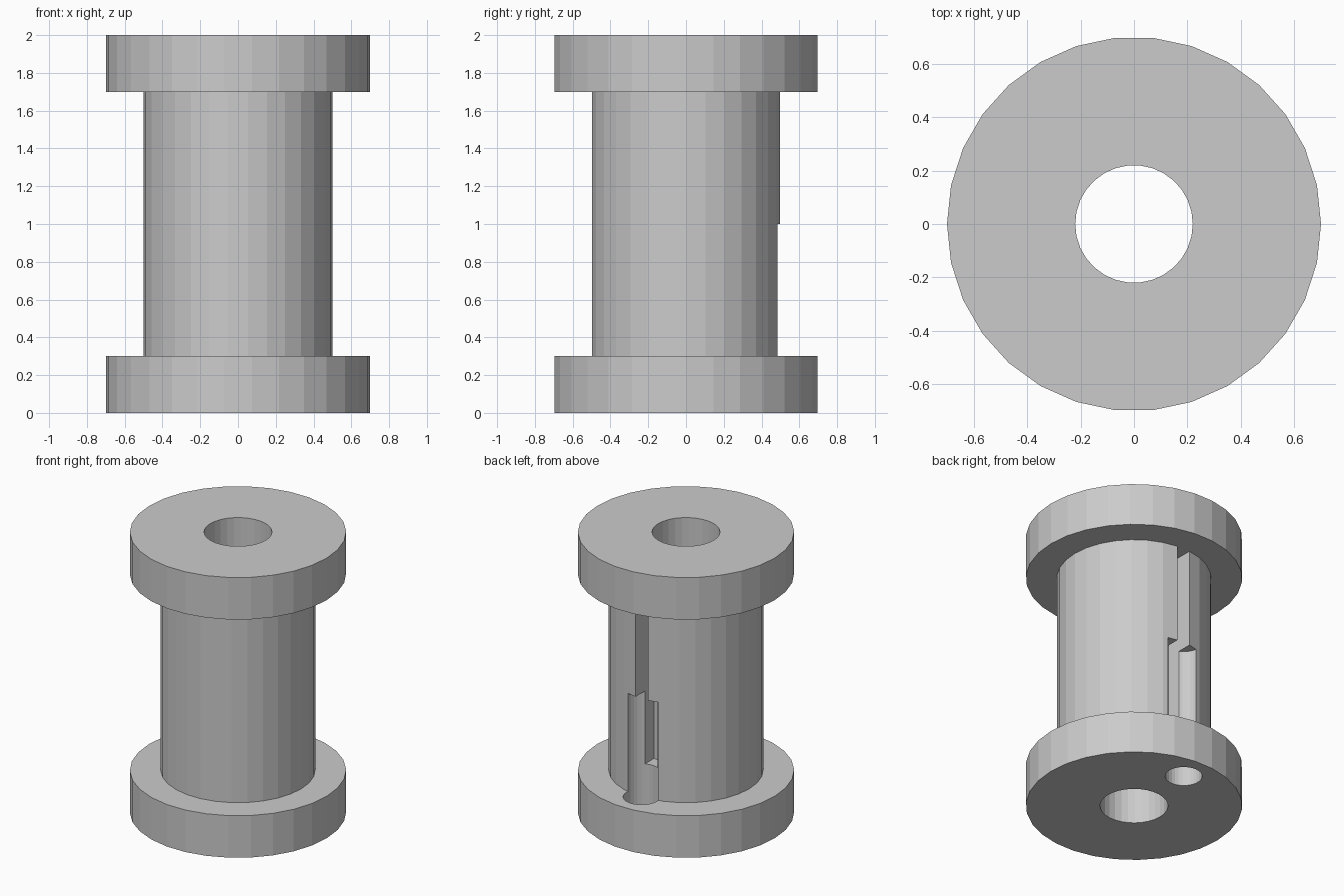
import bpy
import bmesh
import math
from mathutils import Matrix

SIDES = 30

default = bpy.data.objects.get("Cube")
if default:
    bpy.data.objects.remove(default, do_unlink=True)

grey = bpy.data.materials.new("plain_grey")
grey.use_nodes = True
grey.diffuse_color = (0.6, 0.6, 0.6, 1)
for node in grey.node_tree.nodes:
    if node.type == 'BSDF_PRINCIPLED':
        node.inputs["Base Color"].default_value = grey.diffuse_color


def make_object(name, bm):
    bmesh.ops.recalc_face_normals(bm, faces=bm.faces)
    mesh = bpy.data.meshes.new(name)
    bm.to_mesh(mesh)
    bm.free()
    mesh.materials.append(grey)
    obj = bpy.data.objects.new(name, mesh)
    bpy.context.collection.objects.link(obj)
    return obj


def revolve(name, profile):
    """Turn a closed (radius, height) profile around the z axis."""
    bm = bmesh.new()
    verts = [bm.verts.new((r, 0, z)) for r, z in profile]
    edges = [bm.edges.new((v, verts[i - 1])) for i, v in enumerate(verts)]
    bmesh.ops.spin(bm, geom=verts + edges, cent=(0, 0, 0), axis=(0, 0, 1),
                   angle=math.tau, steps=SIDES)
    bmesh.ops.remove_doubles(bm, verts=bm.verts, dist=0.0001)
    return make_object(name, bm)


def cylinder(name, radius, y, z0, z1):
    bm = bmesh.new()
    bmesh.ops.create_cone(bm, cap_ends=True, segments=SIDES, radius1=radius,
                          radius2=radius, depth=z1 - z0,
                          matrix=Matrix.Translation((0, y, (z0 + z1) / 2)))
    return make_object(name, bm)


def box(name, width, y0, y1, z0, z1):
    bm = bmesh.new()
    place = Matrix.Translation((0, (y0 + y1) / 2, (z0 + z1) / 2))
    size = Matrix.Diagonal((width, y1 - y0, z1 - z0, 1))
    bmesh.ops.create_cube(bm, size=1, matrix=place @ size)
    return make_object(name, bm)


def cut(target, cutter):
    """Subtract the cutter from the target, then discard it."""
    cutter.hide_render = True
    mod = target.modifiers.new(cutter.name, 'BOOLEAN')
    mod.operation = 'DIFFERENCE'
    mod.solver = 'EXACT'
    mod.object = cutter
    bpy.context.view_layer.objects.active = target
    bpy.ops.object.modifier_apply(modifier=mod.name)
    bpy.data.objects.remove(cutter, do_unlink=True)


# Spool body: two flanges, a core and a through bore
spool = revolve("spool_body", [
    (0.22, 0), (0.7, 0), (0.7, 0.3), (0.5, 0.3),
    (0.5, 1.7), (0.7, 1.7), (0.7, 2), (0.22, 2)])

# Round channel at the back, from the underside to mid height
cut(spool, cylinder("round_channel", 0.12, 0.5, -0.1, 1.0))

# Narrow deep slot at the back, up to the top flange
cut(spool, box("narrow_slot", 0.1, 0.29, 0.6, 0.48, 1.7))
